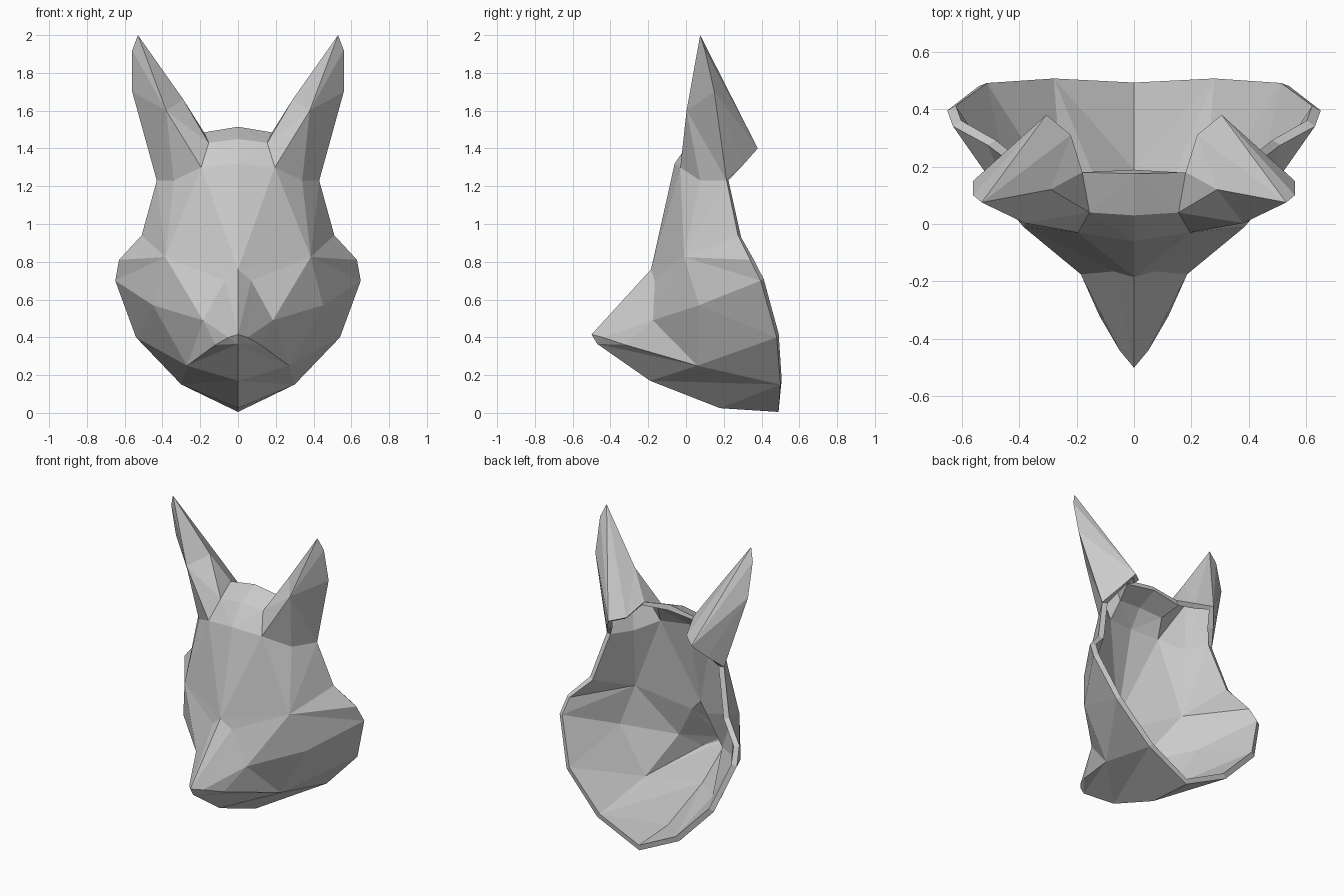
import bpy
import bmesh

cube = bpy.data.objects.get("Cube")
if cube:
    bpy.data.objects.remove(cube)

# One plain grey for the whole mask
grey = bpy.data.materials.new("plain_grey")
grey.use_nodes = True
colour = (0.6, 0.6, 0.6, 1)
grey.diffuse_color = colour
grey.node_tree.nodes["Principled BSDF"].inputs["Base Color"].default_value = colour

# Landmarks on the middle line, from the crown over the nose to the chin
middle = dict(
    crown=(0, .175, 1.515), top=(0, .03, 1.45), brow=(0, -.06, 1.32),
    bridge=(0, -.185, .76), nose=(0, -.5, .415), lip=(0, -.47, .365),
    chin=(0, -.19, .17), throat=(0, .18, .025), collar=(0, .49, .005))

# Landmarks on one side of the face
face = dict(
    nostril=(.05, -.44, .4), mouth=(.12, -.32, .36), jaw=(.27, .06, .25),
    snout=(.07, -.165, .7), whisker=(.185, -.175, .49),
    cheek=(.45, .07, .57), socket=(.385, -.01, .825),
    temple=(.34, .075, 1.23), forehead=(.195, -.03, 1.3), scalp=(.155, .04, 1.43))

# Landmarks round the open back edge
rim = dict(
    rim_jaw=(.3, .5, .15), rim_low=(.54, .48, .4), rim_wide=(.65, .395, .7),
    rim_cheek=(.63, .34, .81), rim_neck=(.51, .275, .94),
    rim_ear=(.43, .215, 1.23), rim_scalp=(.18, .18, 1.485))

# Landmarks on the ear
ear = dict(
    tip=(.53, .075, 2), out_high=(.56, .1, 1.92), out_low=(.56, .15, 1.7),
    front=(.38, .003, 1.6), inner=(.29, .12, 1.66),
    heel=(.305, .38, 1.4), fold=(.22, .31, 1.42), lobe=(.37, .3, 1.31))

bm = bmesh.new()
points = {**middle, **face, **rim, **ear}
verts = {name: bm.verts.new(co) for name, co in points.items()}


def fan(centre, path):
    """Triangles from one landmark to each step along a path of others."""
    names = path.split()
    for a, b in zip(names, names[1:]):
        bm.faces.new((verts[centre], verts[a], verts[b]))


# Crown and forehead
fan("scalp", "rim_scalp crown top brow forehead")
fan("forehead", "brow bridge")

# Facets all round the eye socket, and the cheek
fan("socket", "forehead temple rim_ear rim_neck rim_cheek rim_wide "
              "cheek whisker snout bridge forehead")
fan("cheek", "rim_low rim_wide")

# Muzzle, jaw and chin
fan("snout", "bridge nose")
fan("nostril", "snout nose lip mouth whisker snout")
fan("jaw", "whisker cheek rim_low rim_jaw chin lip mouth whisker")
fan("rim_jaw", "chin throat collar")

# Ear: front, inner side and back
fan("front", "forehead temple rim_ear out_low out_high tip inner scalp forehead")
fan("inner", "tip fold rim_scalp scalp")
fan("heel", "lobe out_low out_high tip fold")
fan("out_low", "rim_ear lobe")

# Turn all faces outwards; the first one lies on the crown and must look up
bmesh.ops.recalc_face_normals(bm, faces=bm.faces)
bm.normal_update()
bm.faces.ensure_lookup_table()
if bm.faces[0].normal.z < 0:
    bmesh.ops.reverse_faces(bm, faces=bm.faces)

mesh = bpy.data.meshes.new("mask_shell")
bm.to_mesh(mesh)
bm.free()
mesh.materials.append(grey)
mask = bpy.data.objects.new("mask_shell", mesh)
bpy.context.collection.objects.link(mask)

# Mirror to the other side, then thicken inwards
mirror = mask.modifiers.new("Mirror", 'MIRROR')
mirror.merge_threshold = 0.001
wall = mask.modifiers.new("Wall", 'SOLIDIFY')
wall.thickness = 0.035
wall.offset = -1
